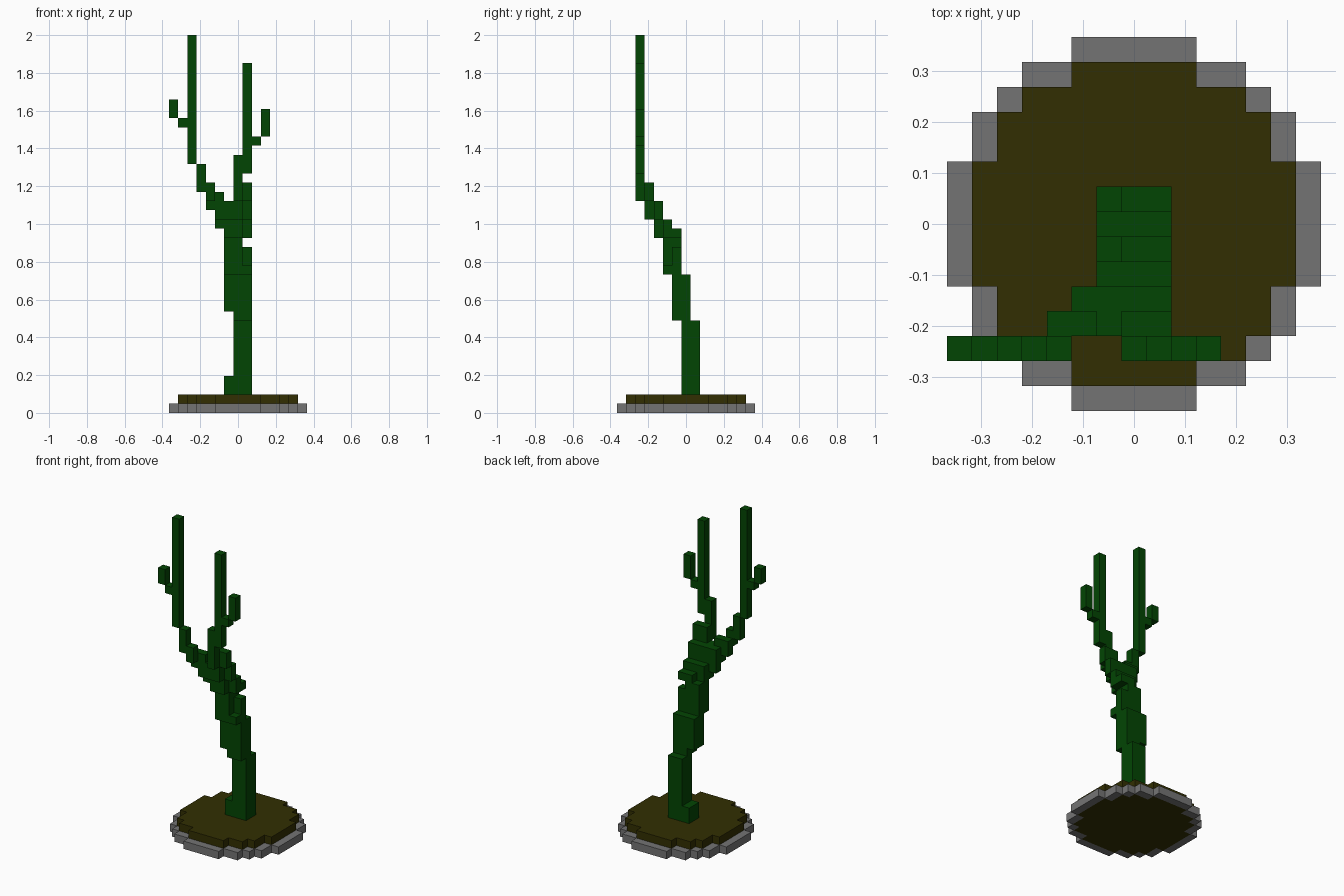
import bpy, bmesh
from mathutils import Vector

if "Cube" in bpy.data.objects:
    bpy.data.objects.remove(bpy.data.objects["Cube"])

U = 2 / 41  # edge of one block


def material(name, rgb):
    m = bpy.data.materials.new(name)
    m.diffuse_color = (*rgb, 1)
    m.use_nodes = True
    m.node_tree.nodes["Principled BSDF"].inputs["Base Color"].default_value = m.diffuse_color
    return m


GREEN = material("cactus green", (0.0008, 0.06, 0.001))
SOIL = material("dark soil", (0.032, 0.028, 0.0005))
STONE = material("grey stone", (0.175, 0.175, 0.175))


def box(i0, i1, j0, j1, k0, k1):
    """Inclusive range of block cells."""
    return {(i, j, k) for i in range(i0, i1 + 1)
            for j in range(j0, j1 + 1) for k in range(k0, k1 + 1)}


def disc(half_widths, k):
    """Stepped disc; half_widths[r] is the half width of row r."""
    return {(i, s * r, k) for r, w in enumerate(half_widths)
            for s in (-1, 1) for i in range(-w, w + 1)}


def build(name, cells, mat, solid=frozenset()):
    """Make the outer skin of the cells, leaving out faces against solid."""
    bm = bmesh.new()
    verts = {}

    def vert(p):
        key = tuple(round(c * 2) for c in p)
        if key not in verts:
            verts[key] = bm.verts.new((p.x * U, p.y * U, p.z * U))
        return verts[key]

    for c in cells:
        mid = Vector(c) + Vector((0, 0, 0.5))
        for axis in range(3):
            for s in (-1, 1):
                n = Vector((0, 0, 0))
                n[axis] = s
                side = tuple(int(a + b) for a, b in zip(c, n))
                if side in cells or side in solid:
                    continue
                a = Vector((0, 0, 0))
                a[(axis + 1) % 3] = 0.5
                b = n.cross(a)
                o = mid + n * 0.5
                bm.faces.new([vert(o + q) for q in (a + b, b - a, -a - b, a - b)])
    me = bpy.data.meshes.new(name)
    bm.to_mesh(me)
    bm.free()
    me.materials.append(mat)
    ob = bpy.data.objects.new(name, me)
    bpy.context.collection.objects.link(ob)


# Stone ring around the raised soil disc, flush underneath
outer = [7, 7, 7, 6, 6, 5, 4, 2]
inner = [6, 6, 6, 5, 5, 4, 2]
soil = disc(inner, 0) | disc(inner, 1)
ring = disc(outer, 0) - soil

# Trunk, leaning forward as it rises
trunk = set().union(
    box(0, 1, 0, 1, 2, 9), box(-1, -1, 0, 1, 2, 3),
    box(0, 1, -1, 0, 10, 10), box(-1, 1, -1, 0, 11, 14),
    box(-1, 1, -2, -1, 15, 15), box(-1, 0, -2, -1, 16, 18),
    box(1, 1, -1, -1, 16, 17), box(0, 1, -2, -1, 19, 19),
    box(-1, -1, -2, -2, 19, 19), box(-1, 0, -3, -3, 19, 20),
    box(-1, 1, -2, -2, 20, 20), box(-1, 0, -4, -3, 21, 22),
    box(1, 1, -3, -3, 21, 22))

# Taller left branch with its side shoot
left = set().union(
    box(-2, -2, -3, -3, 20, 22), box(-2, -2, -4, -4, 21, 23),
    box(-3, -3, -4, -4, 22, 23),
    box(-3, -3, -5, -5, 23, 24), box(-4, -4, -5, -5, 24, 26),
    box(-5, -5, -5, -5, 27, 40),
    box(-6, -6, -5, -5, 31, 31), box(-7, -7, -5, -5, 32, 33))

# Right branch with its side shoot
right = set().union(
    box(0, 1, -4, -4, 23, 24), box(0, 0, -5, -5, 23, 27),
    box(1, 1, -5, -5, 26, 37),
    box(2, 2, -5, -5, 29, 29), box(3, 3, -5, -5, 30, 32))

cactus = trunk | left | right
build("stone_ring", ring, STONE, soil)
build("soil", soil, SOIL, ring | cactus)
build("trunk", trunk, GREEN, cactus | soil)
build("left_branch", left, GREEN, cactus)
build("right_branch", right, GREEN, cactus)
